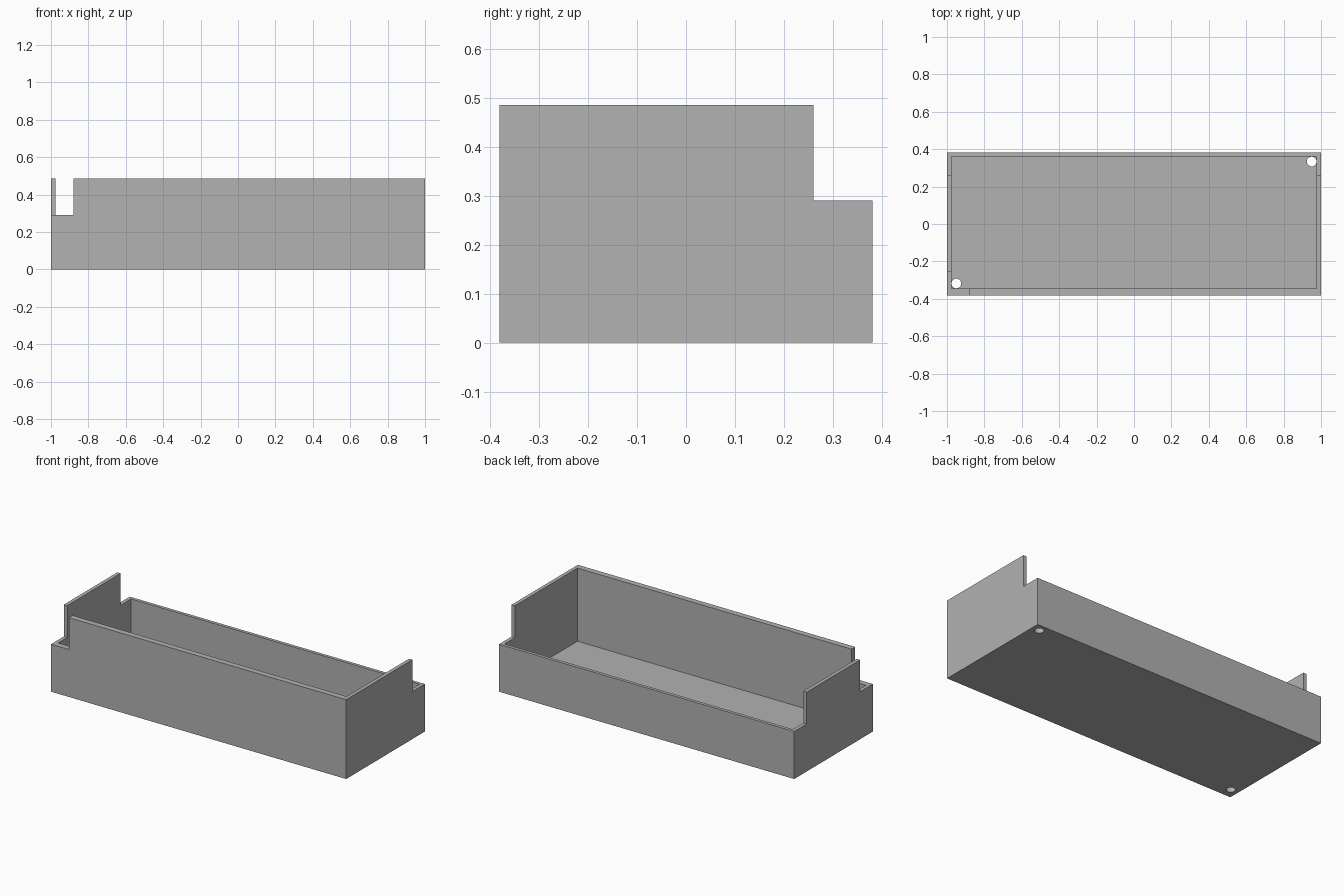
import bpy
import bmesh
from mathutils import Matrix, Vector

default = bpy.data.objects.get("Cube")
if default:
    bpy.data.objects.remove(default, do_unlink=True)

# Overall sizes
HX, HY, HEIGHT = 1.0, 0.381, 0.486
LOW = 0.291      # height of the lowered rim
FLOOR = 0.038
SIDE, BACK, FRONT = 0.023, 0.02, 0.036
HOLE_R = 0.026

grey = bpy.data.materials.new("grey_plastic")
grey.use_nodes = True
colour = (0.445, 0.445, 0.445, 1)
grey.diffuse_color = colour
grey.node_tree.nodes["Principled BSDF"].inputs["Base Color"].default_value = colour


def make_object(name, bm):
    mesh = bpy.data.meshes.new(name)
    bm.to_mesh(mesh)
    bm.free()
    obj = bpy.data.objects.new(name, mesh)
    bpy.context.collection.objects.link(obj)
    return obj


def box(name, low, high):
    low, high = Vector(low), Vector(high)
    bm = bmesh.new()
    bmesh.ops.create_cube(bm, size=1, matrix=Matrix.Translation((low + high) / 2)
                          @ Matrix.Diagonal((high - low).to_4d()))
    return make_object(name, bm)


def drill(name, x, y):
    bm = bmesh.new()
    bmesh.ops.create_cone(bm, cap_ends=True, segments=32, radius1=HOLE_R,
                          radius2=HOLE_R, depth=0.2,
                          matrix=Matrix.Translation((x, y, 0)))
    return make_object(name, bm)


# Solid body, then hollowed and notched
tray = box("tray", (-HX, -HY, 0), (HX, HY, HEIGHT))
tray.data.materials.append(grey)

hole_x = HX - SIDE - HOLE_R - 0.001
cutters = [
    box("cavity_cutter", (-HX + SIDE, -HY + FRONT, FLOOR), (HX - SIDE, HY - BACK, 1)),
    box("back_rim_cutter", (-2, 0.26, LOW), (2, 1, 1)),
    box("front_corner_cutter", (-2, -1, LOW), (-0.88, -0.257, 1)),
    drill("back_hole_cutter", hole_x, HY - BACK - HOLE_R - 0.001),
    drill("front_hole_cutter", -hole_x, -HY + FRONT + HOLE_R + 0.001),
]
for cutter in cutters:
    cutter.hide_render = True
    mod = tray.modifiers.new(cutter.name, "BOOLEAN")
    mod.operation = "DIFFERENCE"
    mod.solver = "EXACT"
    mod.object = cutter

# Bake the cuts and discard the cutters
graph = bpy.context.evaluated_depsgraph_get()
result = bpy.data.meshes.new_from_object(tray.evaluated_get(graph))
tray.modifiers.clear()
tray.data = result
result.name = "tray"
result.materials.clear()
result.materials.append(grey)
for face in result.polygons:
    face.material_index = 0
for cutter in cutters:
    bpy.data.objects.remove(cutter, do_unlink=True)

# Smooth hole walls, crisp edges elsewhere
bpy.ops.object.select_all(action="DESELECT")
tray.select_set(True)
bpy.context.view_layer.objects.active = tray
bpy.ops.object.shade_smooth_by_angle()
